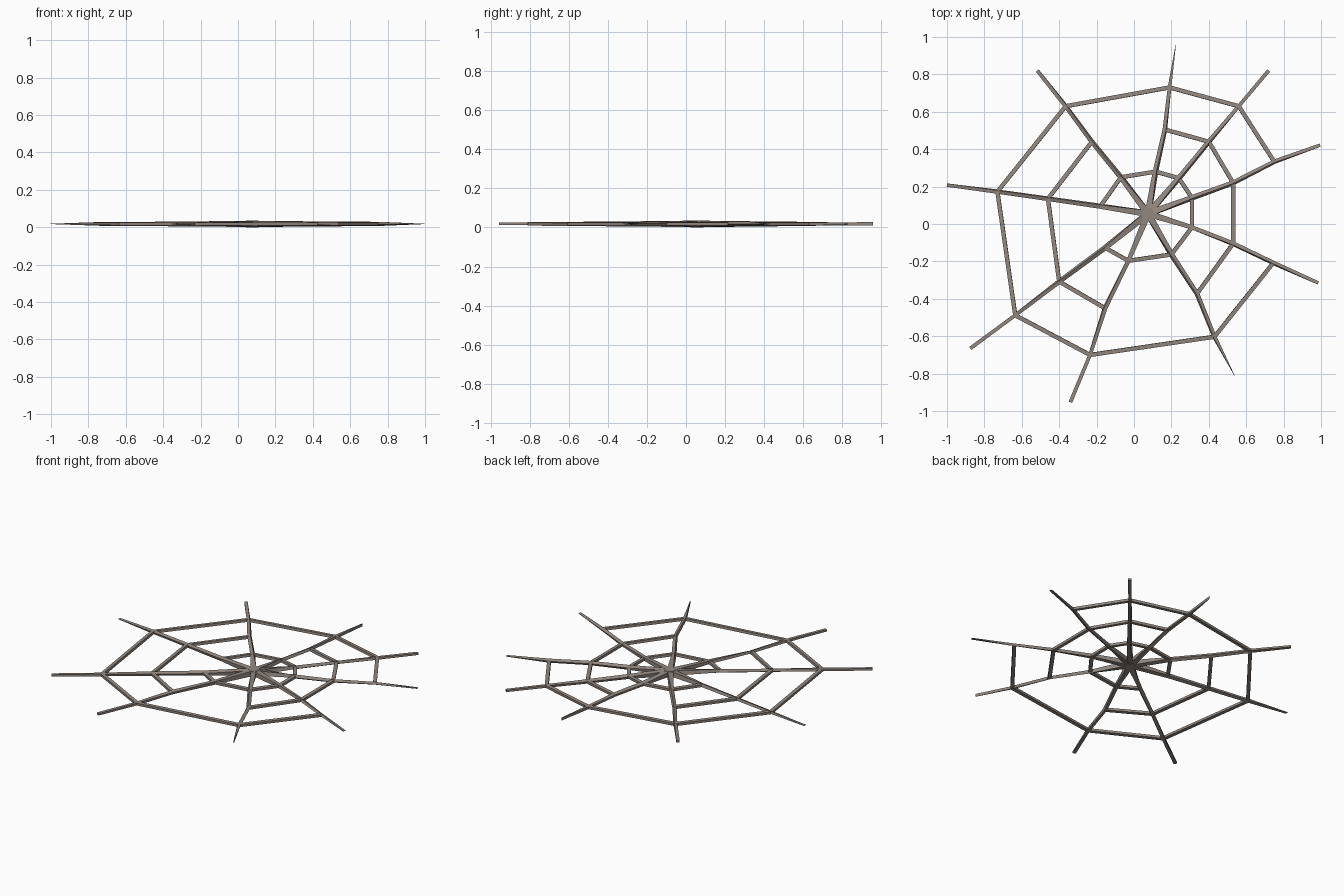
import bpy, bmesh
from math import cos, sin, radians
from mathutils import Vector

if "Cube" in bpy.data.objects:
    bpy.data.objects.remove(bpy.data.objects["Cube"], do_unlink=True)

silk = bpy.data.materials.new("dull taupe silk")
silk.use_nodes = True
colour = (0.29, 0.245, 0.215, 1)
silk.diffuse_color = colour
silk.node_tree.nodes["Principled BSDF"].inputs["Base Color"].default_value = colour

MID_Z = 0.018
HUB = (0.075, 0.055)
LEVELS = ("inner", "middle", "outer")


def finish(name, bm):
    bmesh.ops.recalc_face_normals(bm, faces=bm.faces)
    mesh = bpy.data.meshes.new(name)
    bm.to_mesh(mesh)
    bm.free()
    mesh.materials.append(silk)
    obj = bpy.data.objects.new(name, mesh)
    bpy.context.collection.objects.link(obj)


def add_strand(bm, points, sizes, twists):
    """Loft a four-sided tube; sizes are half width and half height."""
    pts = [Vector((x, y, MID_Z)) for x, y in points]
    rings = []
    for i, p in enumerate(pts):
        along = (pts[min(i + 1, len(pts) - 1)] - pts[max(i - 1, 0)]).normalized()
        side = Vector((along.y, -along.x, 0))
        w, h = sizes[i]
        c, s = cos(radians(twists[i])), sin(radians(twists[i]))
        ring = []
        for a, b in ((-w, -h), (w, -h), (w, h), (-w, h)):
            ring.append(bm.verts.new(p + side * (a * c - b * s) + Vector((0, 0, a * s + b * c))))
        rings.append(ring)
    for r, q in zip(rings, rings[1:]):
        for k in range(4):
            n = (k + 1) % 4
            bm.faces.new((r[k], r[n], q[n], q[k]))
    bm.faces.new(rings[0][::-1])
    bm.faces.new(rings[-1])


# Spokes: inner, middle, outer and tip points, node twists, tip half size
FLAT, UPRIGHT, BOXY = (0.009, 0.001), (0.001, 0.009), (0.010, 0.006)
spokes = [
    ([(0.115, 0.28), (0.165, 0.505), (0.19, 0.73), (0.223, 0.957)], (30, 20, 0), UPRIGHT),
    ([(0.24, 0.245), (0.40, 0.44), (0.56, 0.63), (0.72, 0.82)], (30, 30, 0), BOXY),
    ([(0.31, 0.14), (0.53, 0.22), (0.75, 0.333), (0.995, 0.422)], (35, 35, 30), FLAT),
    ([(0.31, -0.018), (0.53, -0.105), (0.745, -0.208), (0.985, -0.315)], (0, 20, 30), FLAT),
    ([(0.20, -0.163), (0.337, -0.373), (0.43, -0.603), (0.537, -0.81)], (30, 30, 20), UPRIGHT),
    ([(-0.03, -0.197), (-0.155, -0.45), (-0.235, -0.70), (-0.34, -0.953)], (0, 25, 0), BOXY),
    ([(-0.155, -0.127), (-0.40, -0.308), (-0.635, -0.488), (-0.875, -0.665)], (30, 30, 0), BOXY),
    ([(-0.18, 0.095), (-0.46, 0.135), (-0.73, 0.173), (-1.0, 0.208)], (20, 20, 20), FLAT),
    ([(-0.07, 0.25), (-0.225, 0.44), (-0.365, 0.63), (-0.517, 0.82)], (30, 30, 20), BOXY),
]
node_sizes = [(0.018, 0.017), (0.011, 0.010), (0.010, 0.0085), (0.0095, 0.0075)]
for i, (points, twists, tip) in enumerate(spokes):
    bm = bmesh.new()
    add_strand(bm, [HUB] + points, node_sizes + [tip], (0, *twists, 0))
    finish(f"spoke_{i + 1}", bm)

# Cross threads between neighbouring spokes, with one or two gaps per ring
gaps = {"inner": {6}, "middle": {4, 8}, "outer": {2}}
for level, name in enumerate(LEVELS):
    bm = bmesh.new()
    for i in range(len(spokes)):
        if i not in gaps[name]:
            ends = [spokes[j % len(spokes)][0][level] for j in (i, i + 1)]
            add_strand(bm, ends, [(0.011, 0.008)] * 2, (4, 4))
    finish(f"{name}_ring_threads", bm)

# Small knot where the spokes meet
bm = bmesh.new()
bmesh.ops.create_cone(bm, cap_ends=True, segments=9, radius1=0.034, radius2=0.034, depth=0.036)
bmesh.ops.translate(bm, verts=bm.verts, vec=(*HUB, MID_Z))
finish("hub_knot", bm)
